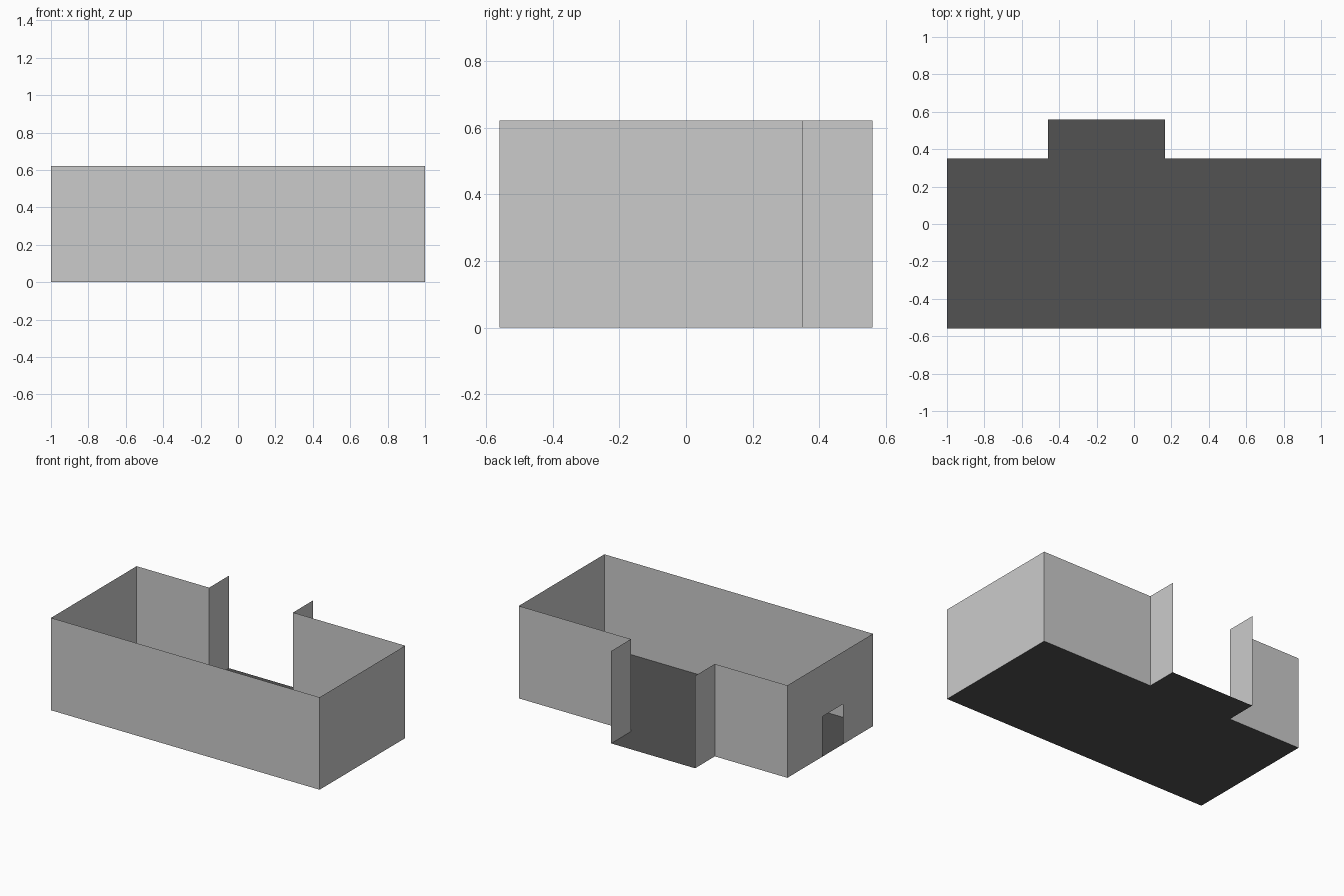
import bpy

if "Cube" in bpy.data.objects:
    bpy.data.objects.remove(bpy.data.objects["Cube"])

H = 0.622           # wall height
L, R = -1.0, 1.0    # room sides
F, B = -0.56, 0.35  # room front and back
AL, AR, AB = -0.46, 0.165, 0.56   # alcove sides and its open end


def material(name, v):
    m = bpy.data.materials.new(name)
    m.diffuse_color = (v, v, v, 1)
    m.use_nodes = True
    m.node_tree.nodes["Principled BSDF"].inputs["Base Color"].default_value = m.diffuse_color
    return m


wall_mat = material("light grey wall", 0.6)
floor_mat = material("dark grey floor", 0.085)


def sheet(name, points, mat):
    me = bpy.data.meshes.new(name)
    me.from_pydata(points, [], [tuple(range(len(points)))])
    me.materials.append(mat)
    ob = bpy.data.objects.new(name, me)
    bpy.context.collection.objects.link(ob)
    return ob


def wall(name, a, b):
    return sheet(name, [(*a, 0), (*b, 0), (*b, H), (*a, H)], wall_mat)


# floor with the alcove
outline = [(L, F), (R, F), (R, B), (AR, B), (AR, AB), (AL, AB), (AL, B), (L, B)]
sheet("floor", [(x, y, 0) for x, y in outline], floor_mat)

# plain thin walls; the alcove end stays open
names = ["front_wall", "right_wall", "back_wall_right", "alcove_wall_right",
         None, "alcove_wall_left", "back_wall_left"]
for i, n in enumerate(names):
    if n:
        wall(n, outline[i], outline[i + 1])

# left wall with a doorway
D0, D1, DH = -0.025, -0.24, 0.27
sheet("left_wall", [(L, y, z) for y, z in
      [(B, 0), (D0, 0), (D0, DH), (D1, DH), (D1, 0), (F, 0), (F, H), (B, H)]][::-1], wall_mat)
